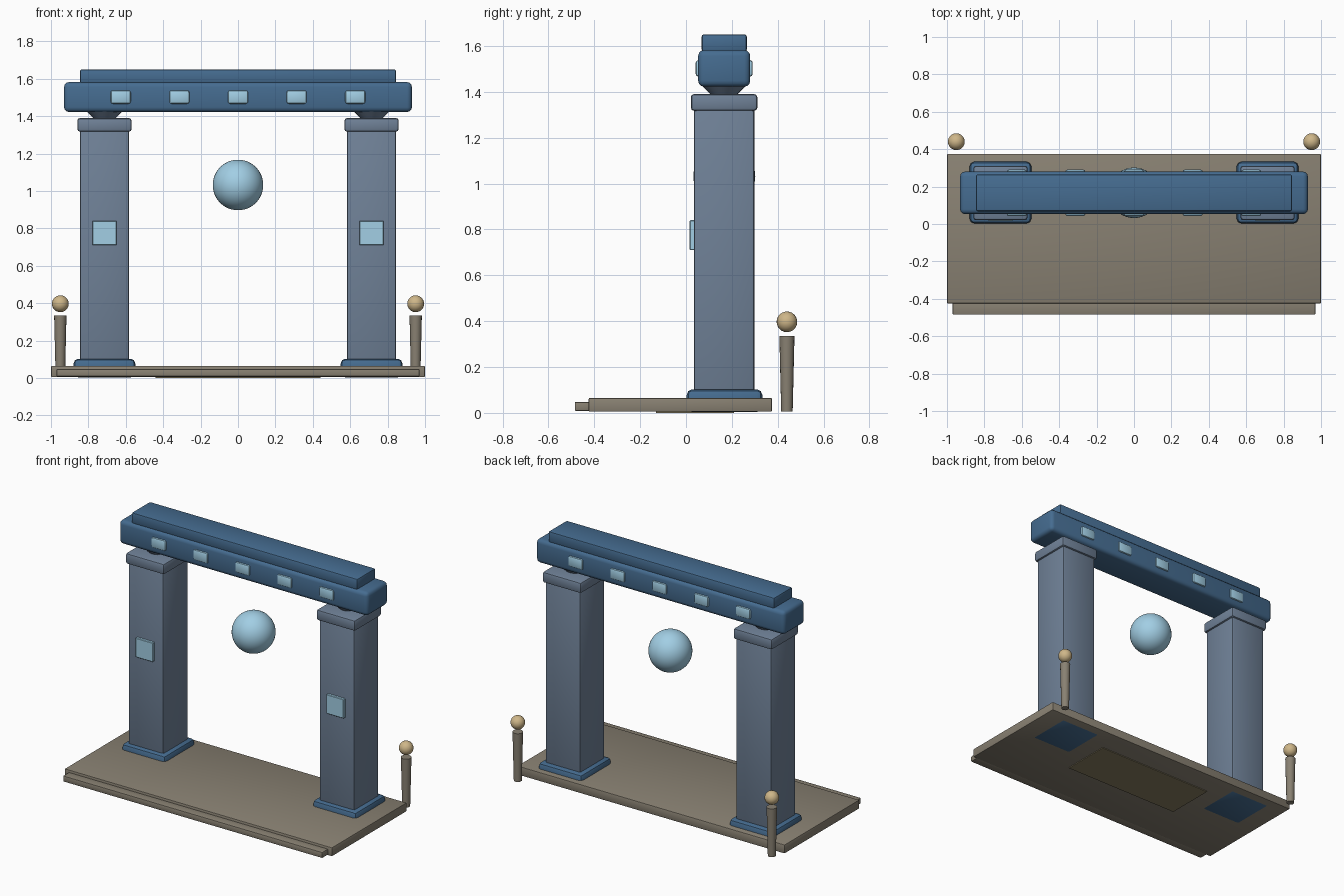
import bpy
from math import radians

if "Cube" in bpy.data.objects:
    bpy.data.objects.remove(bpy.data.objects["Cube"])


def material(name, rgb):
    m = bpy.data.materials.new(name)
    m.diffuse_color = (*rgb, 1)
    m.use_nodes = True
    m.node_tree.nodes["Principled BSDF"].inputs["Base Color"].default_value = m.diffuse_color
    return m


stone = material("warm_stone", (0.25, 0.22, 0.17))
slate = material("slate", (0.16, 0.22, 0.31))
blue = material("deep_blue", (0.06, 0.15, 0.28))
glow = material("pale_blue", (0.36, 0.62, 0.78))
brass = material("brass", (0.62, 0.47, 0.25))
sand = material("sand", (0.25, 0.21, 0.12))


def finish(name, mat, bevel=0.0, segments=2):
    ob = bpy.context.object
    ob.name = name
    ob.data.materials.append(mat)
    if bevel:
        b = ob.modifiers.new("bevel", "BEVEL")
        b.width, b.segments = bevel, segments
        bpy.ops.object.modifier_apply(modifier="bevel")
    bpy.ops.object.shade_smooth_by_angle(angle=radians(35))
    return ob


def box(name, x, y, z, mat, bevel=0.0, segments=2):
    """Box from (min, max) ranges on each axis."""
    bpy.ops.mesh.primitive_cube_add(size=1, location=[sum(r) / 2 for r in (x, y, z)])
    bpy.context.object.scale = [r[1] - r[0] for r in (x, y, z)]
    bpy.ops.object.transform_apply(location=False, rotation=False, scale=True)
    return finish(name, mat, bevel, segments)


def cone(name, r1, r2, x, y, z, mat, sides):
    bpy.ops.mesh.primitive_cone_add(vertices=sides, radius1=r1, radius2=r2,
                                    depth=z[1] - z[0], location=(x, y, sum(z) / 2))
    return finish(name, mat)


def ball(name, r, loc, mat, seg, rings):
    bpy.ops.mesh.primitive_uv_sphere_add(radius=r, segments=seg, ring_count=rings, location=loc)
    return finish(name, mat)


def around(c, half):
    return (c - half, c + half)


# Platform with a low front step and an underside slab
box("platform", (-1, 1), (-0.425, 0.375), (0.005, 0.065), stone, 0.006)
box("front_step", (-0.97, 0.97), (-0.485, -0.40), (0.008, 0.048), stone, 0.006)
box("under_slab", (-0.44, 0.44), (-0.13, 0.21), (0.0, 0.03), sand)

for side, s in (("left", -1), ("right", 1)):
    x = 0.714 * s
    # Pillar with base, capital, neck and glowing panel
    box(side + "_base", around(x, 0.165), (0.003, 0.333), (0.003, 0.103), blue, 0.025)
    box(side + "_pillar", around(x, 0.132), (0.034, 0.298), (0.03, 1.33), slate, 0.012)
    box(side + "_capital", around(x, 0.145), (0.021, 0.311), (1.317, 1.39), slate, 0.014)
    cone(side + "_neck", 0.05, 0.10, x, 0.165, (1.38, 1.43), slate, 24)
    box(side + "_panel", around(x, 0.065), (0.016, 0.05), (0.71, 0.84), glow, 0.003, 1)
    # Back post with ball finial
    cone(side + "_post", 0.025, 0.033, 0.95 * s, 0.44, (0.005, 0.335), stone, 16)
    ball(side + "_finial", 0.045, (0.95 * s, 0.44, 0.397), brass, 20, 12)

# Lintel and top cap
box("lintel", (-0.93, 0.93), (0.053, 0.28), (1.422, 1.582), blue, 0.026, 3)
box("top_cap", (-0.845, 0.845), (0.068, 0.265), (1.575, 1.65), blue, 0.01)

# Light blocks showing on both lintel faces
for i in range(5):
    box(f"lintel_light_{i + 1}", around((i - 2) * 0.3135, 0.054), (0.042, 0.291),
        (1.466, 1.538), glow, 0.012)

# Floating orb
ball("orb", 0.135, (0, 0.167, 1.032), glow, 40, 24)
